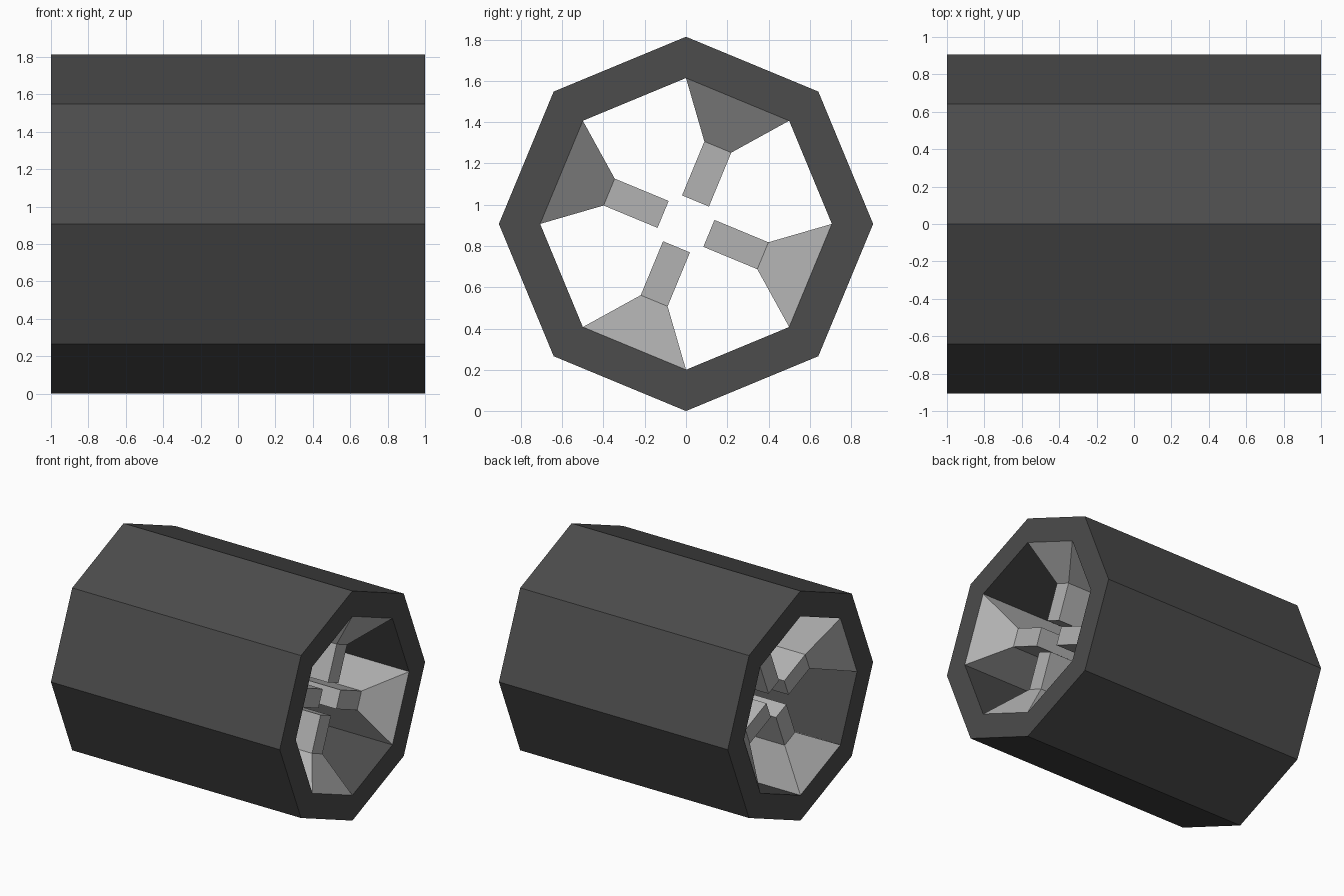
import bpy, bmesh, math
from mathutils import Vector

if "Cube" in bpy.data.objects:
    bpy.data.objects.remove(bpy.data.objects["Cube"])

R_OUT, R_IN, HALF = 0.907, 0.707, 1.0
APOTHEM = R_IN * math.cos(math.pi / 8)
EDGE = R_IN * math.sin(math.pi / 8)      # half width of an inner wall


def material(name, rgb):
    m = bpy.data.materials.new(name)
    m.diffuse_color = (*rgb, 1)
    m.use_nodes = True
    m.node_tree.nodes["Principled BSDF"].inputs["Base Color"].default_value = m.diffuse_color
    return m


def add_object(name, bm, mat):
    mesh = bpy.data.meshes.new(name)
    bm.to_mesh(mesh)
    bm.free()
    mesh.materials.append(mat)
    ob = bpy.data.objects.new(name, mesh)
    ob.location.z = R_OUT
    bpy.context.collection.objects.link(ob)
    return ob


def bridge(bm, a, b):
    for i in range(len(a)):
        j = (i + 1) % len(a)
        bm.faces.new((a[i], a[j], b[j], b[i]))


dark = material("dark grey shell", (0.072, 0.072, 0.072))
light = material("light grey ribs", (0.45, 0.45, 0.45))

# Octagonal tube, open at both ends; alternate inner walls are left to the ribs
bm = bmesh.new()


def ring(r, x):
    return [bm.verts.new((x, r * math.cos(i * math.pi / 4), r * math.sin(i * math.pi / 4)))
            for i in range(8)]


out_l, out_r = ring(R_OUT, -HALF), ring(R_OUT, HALF)
in_l, in_r = ring(R_IN, -HALF), ring(R_IN, HALF)
bridge(bm, out_r, out_l)
bridge(bm, in_r, out_r)
bridge(bm, out_l, in_l)
for i in range(0, 8, 2):
    j = i + 1
    bm.faces.new((in_l[i], in_l[j], in_r[j], in_r[i]))
bmesh.ops.recalc_face_normals(bm, faces=bm.faces)
# outer walls must point away from the axis
if any(f.normal.dot(Vector((0, *f.calc_center_median().yz))) < 0
       for f in bm.faces if len([v for v in f.verts if v.co.yz.length > 0.8]) == 4):
    bmesh.ops.reverse_faces(bm, faces=bm.faces)
add_object("tube_shell", bm, dark)

# Four full-length ribs: sloped base narrowing to a flat fin
for k in range(4):
    ang = math.radians(67.5 + 90 * k)
    rad = Vector((0, math.cos(ang), math.sin(ang)))
    tan = Vector((0, -math.sin(ang), math.cos(ang)))
    bm = bmesh.new()
    loops = []
    for dist, inset in ((APOTHEM, 0), (APOTHEM - 0.25, 0.2), (APOTHEM - 0.533, 0.2)):
        hx, ht = HALF - inset, EDGE - inset
        loops.append([bm.verts.new(rad * dist + tan * (t * ht) + Vector((s * hx, 0, 0)))
                      for s, t in ((-1, -1), (1, -1), (1, 1), (-1, 1))])
    bridge(bm, loops[0], loops[1])
    bridge(bm, loops[1], loops[2])
    tip = bm.faces.new(loops[2])
    bmesh.ops.recalc_face_normals(bm, faces=bm.faces)
    if tip.normal.dot(rad) > 0:
        bmesh.ops.reverse_faces(bm, faces=bm.faces)
    add_object(f"inner_rib_{k + 1}", bm, light)
